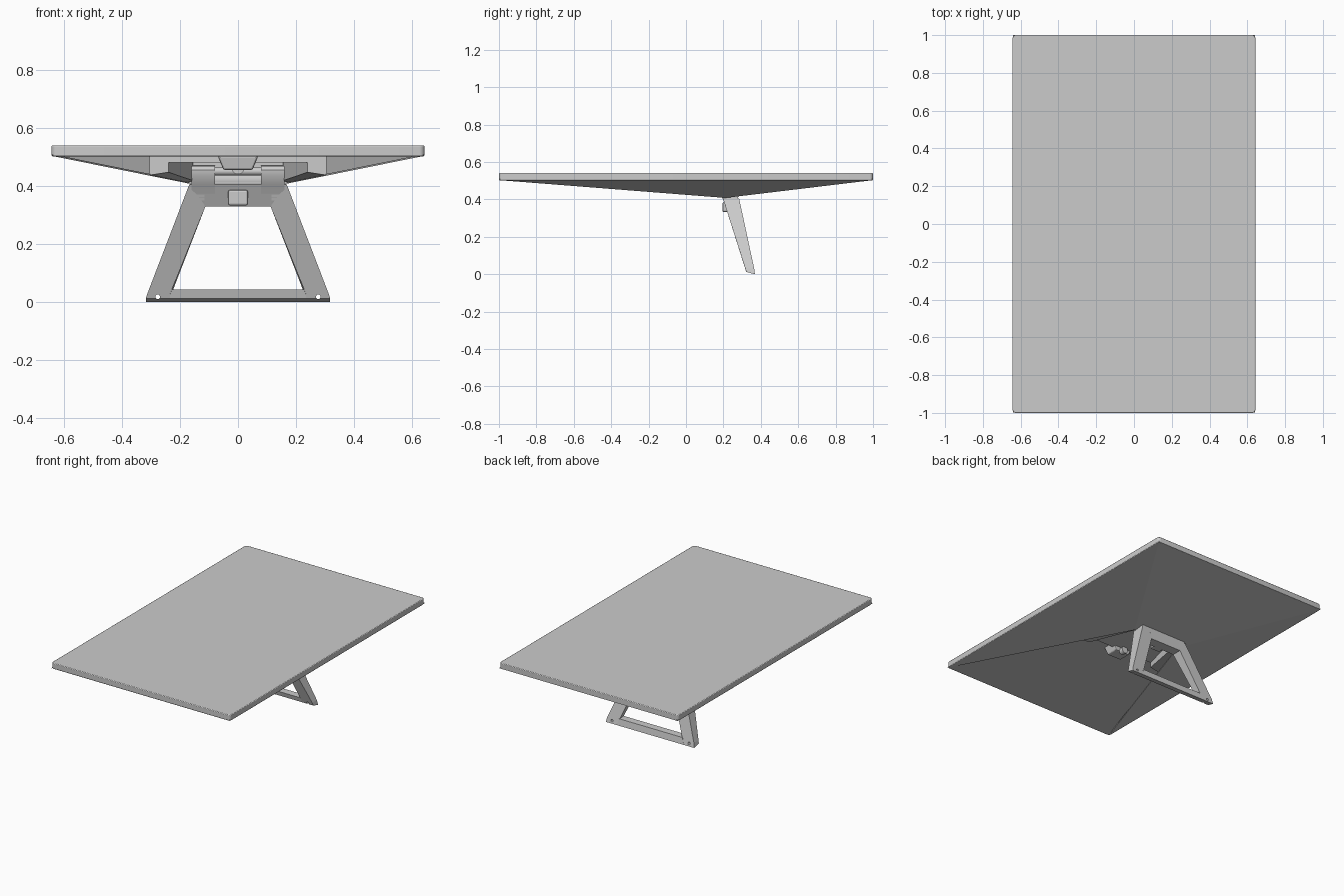
import bpy, bmesh, math
from mathutils import Matrix

if "Cube" in bpy.data.objects:
    bpy.data.objects.remove(bpy.data.objects["Cube"])


def finish(name, bm, mirror=False, bevel=0.0, smooth=False):
    bmesh.ops.recalc_face_normals(bm, faces=bm.faces)
    me = bpy.data.meshes.new(name)
    bm.to_mesh(me)
    bm.free()
    ob = bpy.data.objects.new(name, me)
    bpy.context.collection.objects.link(ob)
    if bevel:
        m = ob.modifiers.new("bevel", 'BEVEL')
        m.width, m.segments, m.limit_method = bevel, 2, 'ANGLE'
    if mirror:
        ob.modifiers.new("mirror", 'MIRROR')
    if smooth:
        bpy.ops.object.select_all(action='DESELECT')
        ob.select_set(True)
        bpy.context.view_layer.objects.active = ob
        bpy.ops.object.shade_smooth_by_angle(angle=math.radians(35))
    return ob


def loft(name, ring_a, ring_b, **kw):
    """Closed solid between two matching outlines."""
    bm = bmesh.new()
    a = [bm.verts.new(p) for p in ring_a]
    b = [bm.verts.new(p) for p in ring_b]
    bm.faces.new(a)
    bm.faces.new(b[::-1])
    n = len(a)
    for i in range(n):
        j = (i + 1) % n
        bm.faces.new((a[i], b[i], b[j], a[j]))
    return finish(name, bm, **kw)


def box(name, x0, x1, y0, y1, z0, z1, **kw):
    ring = lambda z: [(x0, y0, z), (x1, y0, z), (x1, y1, z), (x0, y1, z)]
    return loft(name, ring(z0), ring(z1), **kw)


def cylinder(name, r, length, loc, axis, **kw):
    bm = bmesh.new()
    rot = Matrix.Rotation(math.pi / 2, 4, axis)
    bmesh.ops.create_cone(bm, cap_ends=True, segments=32, radius1=r, radius2=r,
                          depth=length, matrix=Matrix.Translation(loc) @ rot)
    return finish(name, bm, **kw)


# front and back surfaces of the leaning stand
def y_front(z):
    return 0.235 + 0.085 * (0.33 - z) / 0.31 if z < 0.33 else 0.235 - 0.5 * (z - 0.33)


def y_back(z):
    return 0.285 + 0.085 * (0.40 - z) / 0.395


def leaning(name, outline, **kw):
    return loft(name, [(x, y_front(z), z) for x, z in outline],
                [(x, y_back(z) , max(z - 0.012, 0) if z < 0.03 else z) for x, z in outline], **kw)


# display panel with rounded corners
bm = bmesh.new()
bmesh.ops.create_cube(bm, size=1, matrix=Matrix.Translation((0, 0, 0.521)) @ Matrix.Diagonal((1.286, 2, 0.038, 1)))
bmesh.ops.bevel(bm, geom=[e for e in bm.edges if abs(e.verts[0].co.z - e.verts[1].co.z) > 0.01],
                offset=0.018, segments=5, profile=0.5, affect='EDGES')
finish("panel", bm, bevel=0.004, smooth=True)

# sloping rear shell, open towards the front
bm = bmesh.new()
v = [bm.verts.new(p) for p in [(-0.64, -1, 0.503), (-0.64, 1, 0.503), (0.64, 1, 0.503),
                               (0.64, -1, 0.503), (0.17, 0.21, 0.408), (-0.17, 0.21, 0.408)]]
for f in ((0, 5, 1), (1, 5, 4, 2), (2, 4, 3)):
    bm.faces.new([v[i] for i in f])
shell = finish("rear_shell", bm)
s = shell.modifiers.new("thickness", 'SOLIDIFY')
s.thickness = 0.006
s.offset = -1 if shell.data.polygons[0].normal.z < 0 else 1

# hinge pocket: side cheeks, roof, back wall and central block
loft("pocket_cheek",
     [(0.305, -0.13, 0.437), (0.24, -0.13, 0.447), (0.155, 0.2, 0.418), (0.172, 0.2, 0.412)],
     [(0.305, -0.13, 0.503), (0.24, -0.13, 0.503), (0.155, 0.2, 0.503), (0.172, 0.2, 0.503)],
     mirror=True)
loft("pocket_roof",
     [(-0.26, -0.13, 0.48), (0.26, -0.13, 0.48), (0.17, 0.24, 0.48), (-0.17, 0.24, 0.48)],
     [(-0.26, -0.13, 0.503), (0.26, -0.13, 0.503), (0.17, 0.24, 0.503), (-0.17, 0.24, 0.503)])
box("pocket_back_wall", -0.168, 0.168, 0.215, 0.235, 0.412, 0.49)
loft("centre_block",
     [(-0.05, -0.19, 0.455), (0.05, -0.19, 0.455), (0.05, -0.11, 0.455), (-0.05, -0.11, 0.455)],
     [(-0.07, -0.2, 0.503), (0.07, -0.2, 0.503), (0.07, -0.1, 0.503), (-0.07, -0.1, 0.503)],
     bevel=0.006)
cylinder("centre_socket", 0.022, 0.03, (0, -0.1, 0.462), 'X', smooth=True)

# stand legs with a hole through each foot
leg = leaning("stand_leg", [(0.168, 0.405), (0.312, 0.03), (0.318, 0.012), (0.235, 0.012),
                            (0.235, 0.025), (0.112, 0.33), (0.10, 0.405)])
cutter = cylinder("foot_hole_cutter", 0.008, 0.4, (0.277, 0.35, 0.0175), 'X')
cutter.hide_render = True
cutter.hide_viewport = True
cut = leg.modifiers.new("hole", 'BOOLEAN')
cut.operation, cut.object, cut.solver = 'DIFFERENCE', cutter, 'EXACT'
leg.modifiers.new("mirror", 'MIRROR')

# stand cross pieces
leaning("stand_foot_bar", [(-0.24, 0.012), (0.24, 0.012), (0.228, 0.042), (-0.228, 0.042)])
leaning("stand_top_bar", [(-0.115, 0.328), (0.115, 0.328), (0.115, 0.405), (-0.115, 0.405)])
box("top_bar_clip", -0.035, 0.035, 0.195, 0.245, 0.332, 0.386, bevel=0.008)

# curved hinge arms running into the pocket
profile = [(0.236, 0.328), (0.215, 0.37), (0.195, 0.405), (0.178, 0.435), (0.176, 0.455), (0.185, 0.468),
           (0.2, 0.47), (0.215, 0.462), (0.225, 0.44), (0.245, 0.41), (0.27, 0.395), (0.275, 0.33)]
loft("hinge_arm", [(0.08, y, z) for y, z in profile], [(0.16, y, z) for y, z in profile],
     mirror=True, smooth=True)

# hinge barrel and pin
cylinder("hinge_barrel", 0.035, 0.33, (0, 0.245, 0.42), 'Y', smooth=True)
cylinder("hinge_pin", 0.014, 0.32, (0, 0.195, 0.45), 'Y', smooth=True)
